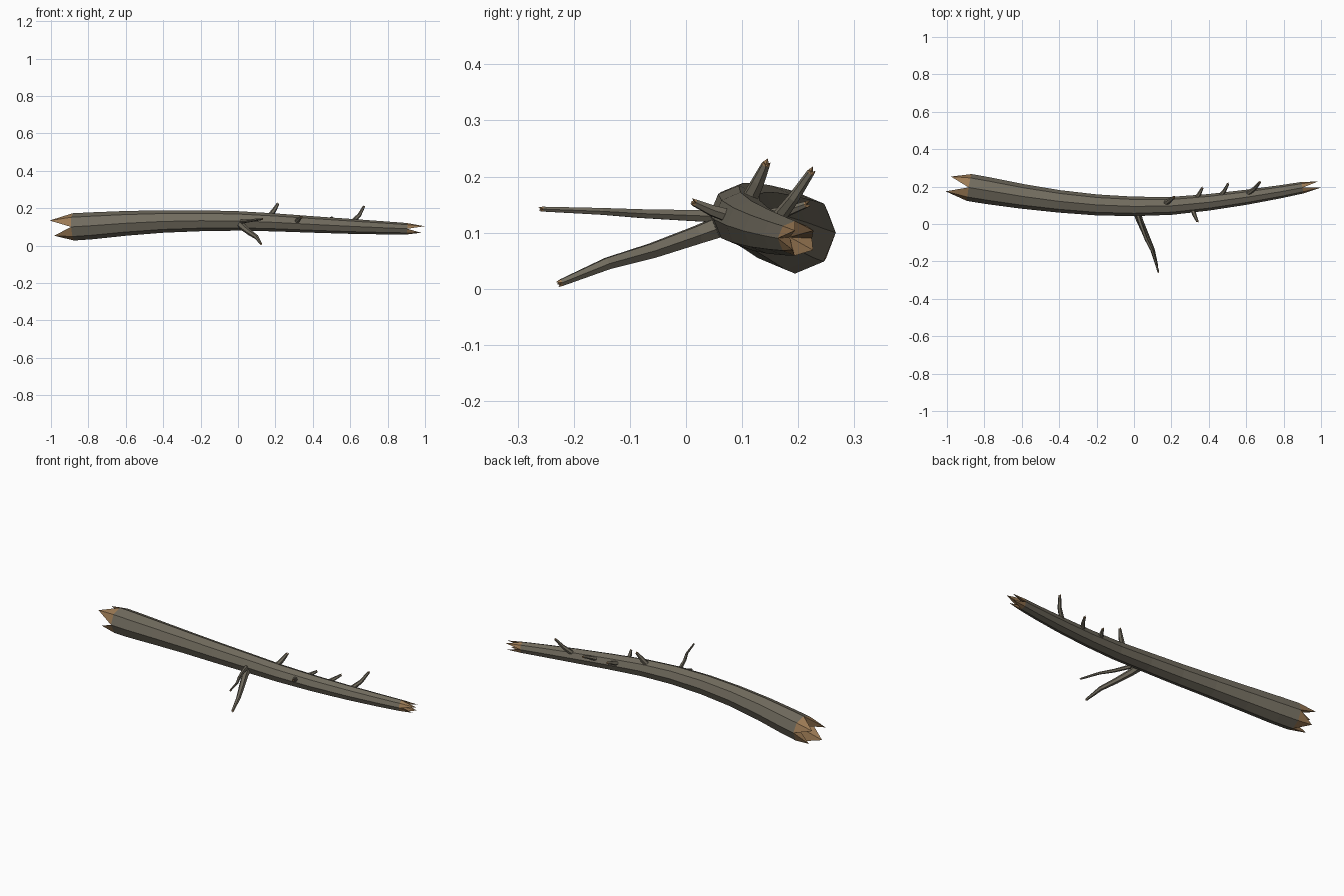
import bpy, bmesh, math
from mathutils import Vector

if "Cube" in bpy.data.objects:
    bpy.data.objects.remove(bpy.data.objects["Cube"])


def material(name, rgb):
    m = bpy.data.materials.new(name)
    m.diffuse_color = (*rgb, 1)
    m.use_nodes = True
    m.node_tree.nodes["Principled BSDF"].inputs["Base Color"].default_value = m.diffuse_color
    return m


BARK = material("grey_bark", (0.165, 0.148, 0.112))
WOOD = material("torn_wood", (0.33, 0.195, 0.09))


def splinter(bm, ring, centre, out, teeth, sink):
    """Torn end: every odd ring corner grows a tooth, the middle is hollow."""
    n = len(ring)
    hollow = bm.verts.new(centre - out * sink)
    for k, length in enumerate(teeth):
        a, b, c = ring[2 * k], ring[2 * k + 1], ring[(2 * k + 2) % n]
        tip = bm.verts.new(b.co.lerp(centre, 0.2) + out * length)
        for tri in ((a, b, tip), (b, c, tip), (a, tip, hollow), (tip, c, hollow)):
            bm.faces.new(tri).material_index = 1


def limb(name, path, sides, end_teeth, start_teeth=None, sink=0.0):
    """Tapered, flat-sided tube through (x, y, z, radius) points."""
    bm = bmesh.new()
    pts = [Vector(p[:3]) for p in path]
    rings, dirs = [], []
    for i, p in enumerate(path):
        t = (pts[min(i + 1, len(pts) - 1)] - pts[max(i - 1, 0)]).normalized()
        u = Vector((0, 0, 1)).cross(t).normalized()
        v = t.cross(u)
        dirs.append(t)
        rings.append([bm.verts.new(pts[i] + p[3] * (u * math.cos(a) + v * math.sin(a)))
                      for a in (2 * math.pi * k / sides for k in range(sides))])
    for r, s in zip(rings, rings[1:]):
        for k in range(sides):
            j = (k + 1) % sides
            bm.faces.new((r[k], r[j], s[j], s[k]))
    splinter(bm, rings[-1], pts[-1], dirs[-1], end_teeth, sink)
    if start_teeth:
        splinter(bm, rings[0], pts[0], -dirs[0], start_teeth, sink)
    else:
        bm.faces.new(rings[0])
    bmesh.ops.recalc_face_normals(bm, faces=bm.faces)
    me = bpy.data.meshes.new(name)
    bm.to_mesh(me)
    bm.free()
    me.materials.append(BARK)
    me.materials.append(WOOD)
    ob = bpy.data.objects.new(name, me)
    bpy.context.collection.objects.link(ob)
    return ob


# Bowed trunk with both ends snapped off
limb("trunk", [
    (-0.88, 0.195, 0.100, 0.073), (-0.78, 0.178, 0.106, 0.072),
    (-0.60, 0.148, 0.119, 0.066), (-0.40, 0.121, 0.129, 0.060),
    (-0.20, 0.102, 0.133, 0.056), (0.00, 0.094, 0.132, 0.052),
    (0.20, 0.097, 0.124, 0.048), (0.40, 0.116, 0.113, 0.044),
    (0.60, 0.143, 0.103, 0.040), (0.78, 0.172, 0.095, 0.035),
    (0.90, 0.194, 0.090, 0.031)],
    8, (0.088, 0.095, 0.075, 0.085), (0.105, 0.12, 0.1, 0.085), sink=0.05)

# Two long side branches reaching forward
limb("lower_branch", [
    (0.01, 0.08, 0.118, 0.022), (0.03, 0.02, 0.096, 0.018),
    (0.065, -0.06, 0.068, 0.015), (0.10, -0.14, 0.045, 0.012),
    (0.122, -0.222, 0.011, 0.007)], 6, (0.010, 0.007, 0.009))
limb("upper_branch", [
    (0.01, 0.08, 0.128, 0.013), (0.035, 0.0, 0.131, 0.011),
    (0.065, -0.08, 0.134, 0.009), (0.10, -0.15, 0.138, 0.007),
    (0.130, -0.255, 0.142, 0.005)], 6, (0.010, 0.006, 0.008))

# Short broken twigs: root, bend, tip, root radius
twigs = {
    "top_twig": ((0.165, 0.108, 0.150), (0.195, 0.129, 0.192), (0.212, 0.142, 0.221), 0.016),
    "end_twig": ((0.605, 0.160, 0.120), (0.648, 0.192, 0.162), (0.672, 0.222, 0.207), 0.014),
    "front_stub": ((0.310, 0.085, 0.127), (0.325, 0.045, 0.140), (0.338, 0.016, 0.153), 0.014),
    "back_stub_inner": ((0.325, 0.125, 0.125), (0.350, 0.162, 0.135), (0.364, 0.190, 0.143), 0.014),
    "back_stub_outer": ((0.455, 0.140, 0.120), (0.485, 0.180, 0.138), (0.502, 0.213, 0.150), 0.013),
}
for name, (root, bend, tip, r) in twigs.items():
    limb(name, [(*root, r), (*bend, r * 0.75), (*tip, r * 0.5)], 6, (0.010, 0.006, 0.009))
